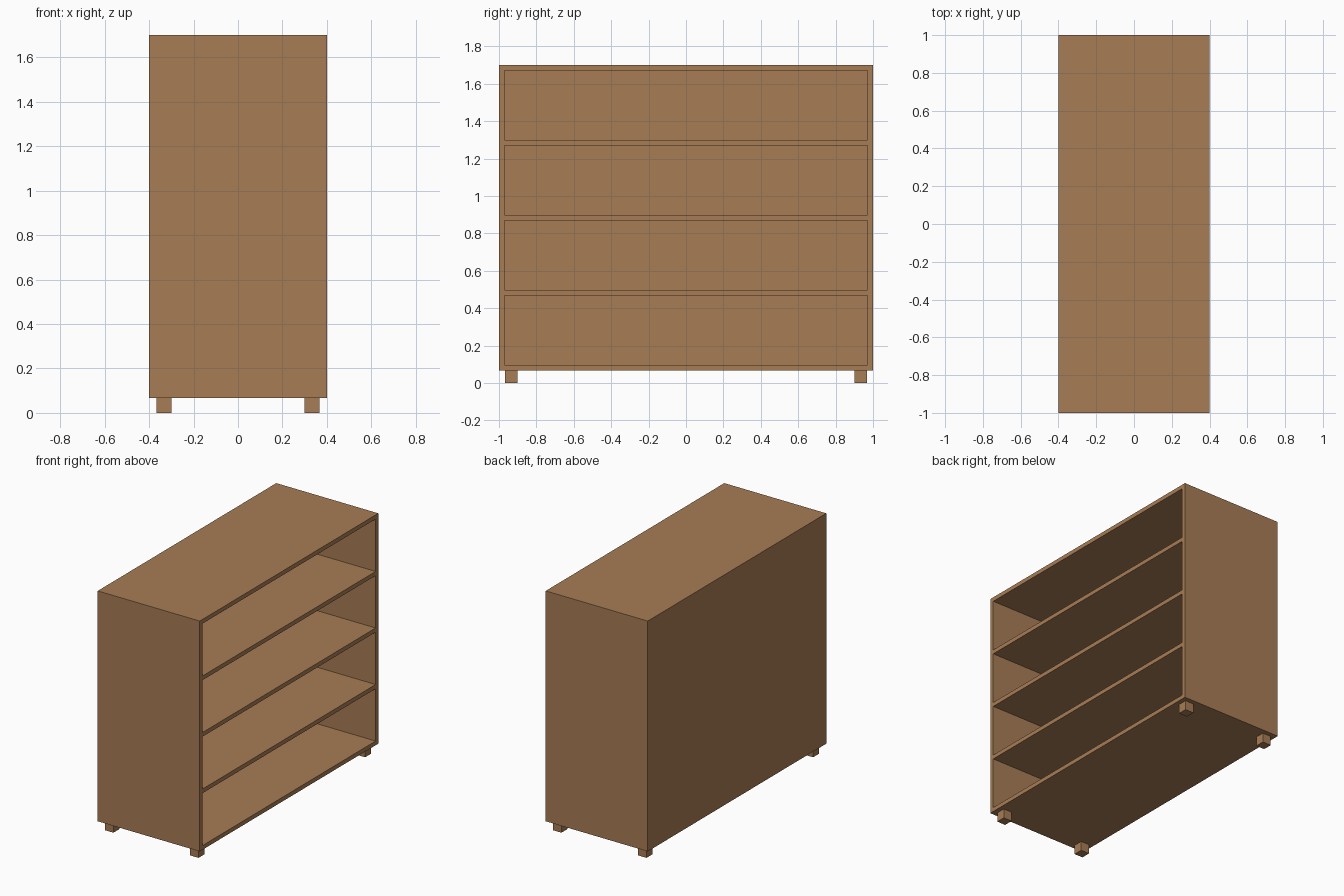
import bpy, bmesh
from mathutils import Vector

if "Cube" in bpy.data.objects:
    bpy.data.objects.remove(bpy.data.objects["Cube"])

HX, HY = 0.4, 1.0          # half depth, half width
FOOT, TOP, T = 0.067, 1.70, 0.03
BAYS = 4
PITCH = (TOP - FOOT - T) / BAYS

wood = bpy.data.materials.new("wood")
wood.diffuse_color = (0.39, 0.205, 0.09, 1)
wood.use_nodes = True
wood.node_tree.nodes["Principled BSDF"].inputs["Base Color"].default_value = wood.diffuse_color


def add_box(bm, lo, hi):
    lo, hi = Vector(lo), Vector(hi)
    for v in bmesh.ops.create_cube(bm, size=1)["verts"]:
        v.co = (lo + hi) / 2 + v.co * (hi - lo)


def finish(name, bm):
    bmesh.ops.recalc_face_normals(bm, faces=bm.faces)
    me = bpy.data.meshes.new(name)
    bm.to_mesh(me)
    bm.free()
    me.materials.append(wood)
    bpy.context.collection.objects.link(bpy.data.objects.new(name, me))


# Cabinet: one solid block, its +x face cut along the panel edges
bm = bmesh.new()
add_box(bm, (-HX, -HY, FOOT), (HX, HY, TOP))
cuts = [((0, s * (HY - T), 0), (0, 1, 0)) for s in (-1, 1)]
for i in range(BAYS):
    z = FOOT + i * PITCH
    cuts += [((0, 0, z + T), (0, 0, 1)), ((0, 0, z + PITCH), (0, 0, 1))]
for co, no in cuts:
    bmesh.ops.bisect_plane(bm, geom=bm.verts[:] + bm.edges[:] + bm.faces[:],
                           plane_co=co, plane_no=no)

# Open bays: push each opening back to the rear panel
bays = [f for f in bm.faces
        if f.normal.x > 0.9 and abs(f.calc_center_median().y) < 0.1
        and T < (f.calc_center_median().z - FOOT) % PITCH < PITCH - 0.05]
for f in bays:
    new = bmesh.ops.extrude_discrete_faces(bm, faces=[f])["faces"]
    bmesh.ops.translate(bm, verts=new[0].verts[:], vec=(T - 2 * HX, 0, 0))
bmesh.ops.dissolve_limit(bm, angle_limit=0.01, verts=bm.verts[:], edges=bm.edges[:])
finish("cabinet", bm)

# Feet: four small blocks under the corners
for xn, sx in (("back", -1), ("front", 1)):
    for yn, sy in (("left", -1), ("right", 1)):
        x, y, h = sx * 0.3335, sy * 0.9335, 0.0335
        bm = bmesh.new()
        add_box(bm, (x - h, y - h, 0), (x + h, y + h, FOOT))
        finish(f"{xn}_{yn}_foot", bm)
